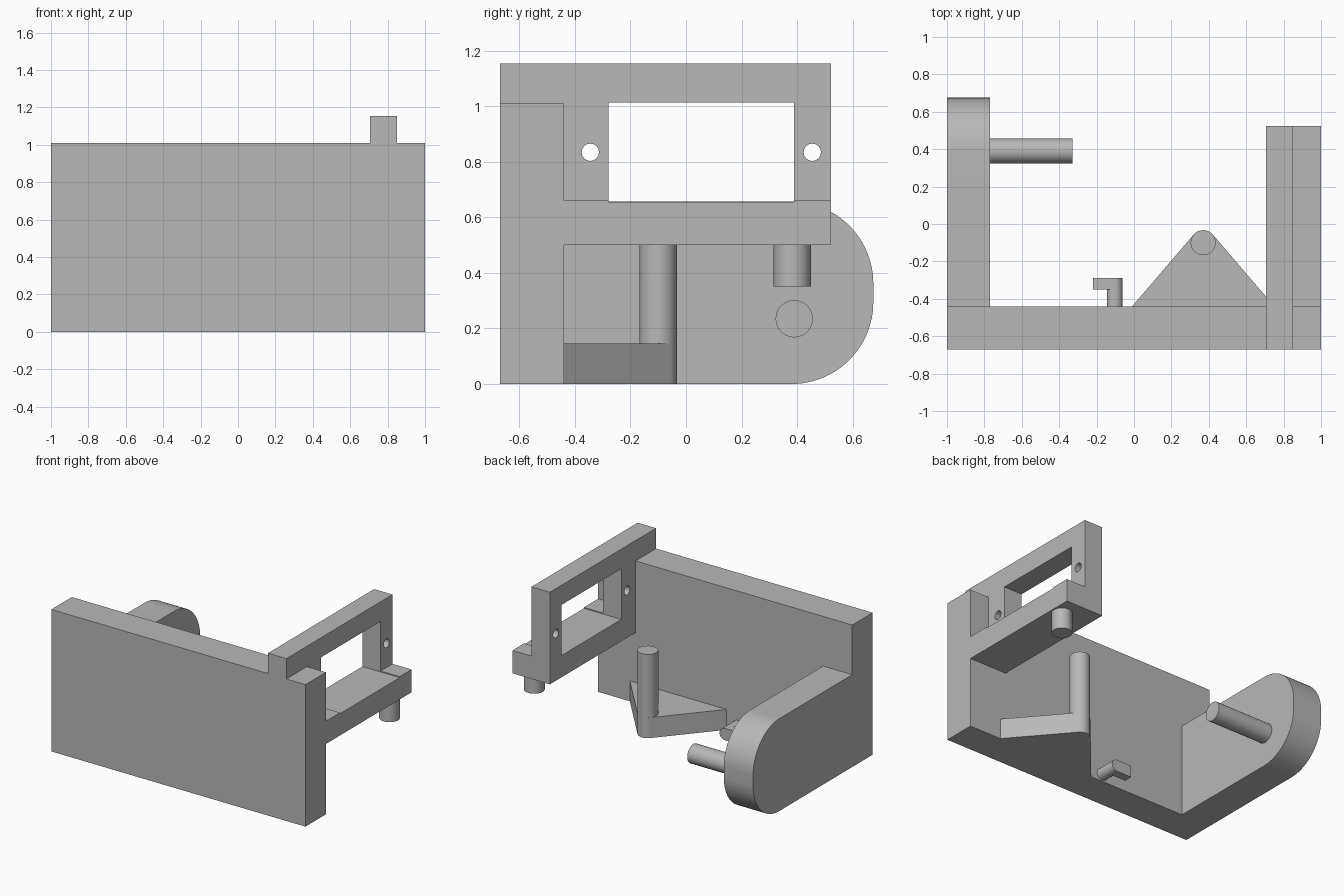
import bpy, bmesh
from math import cos, sin, pi, radians
from mathutils import Vector

cube = bpy.data.objects.get("Cube")
if cube:
    bpy.data.objects.remove(cube, do_unlink=True)

GREY = (0.48, 0.48, 0.48, 1)
mat = bpy.data.materials.new("plain grey")
mat.use_nodes = True
mat.diffuse_color = GREY
mat.node_tree.nodes["Principled BSDF"].inputs["Base Color"].default_value = GREY


def prism(name, axis, profile, lo, hi):
    """Extrude a closed profile along an axis; profile is (y,z), (x,z) or (x,y)."""
    def place(p, d):
        co = list(p)
        co.insert("xyz".index(axis), d)
        return Vector(co)
    bm = bmesh.new()
    face = bm.faces.new([bm.verts.new(place(p, lo)) for p in profile])
    ext = bmesh.ops.extrude_face_region(bm, geom=[face])["geom"]
    moved = [g for g in ext if isinstance(g, bmesh.types.BMVert)]
    shift = place((0, 0), hi - lo)
    bmesh.ops.translate(bm, vec=shift, verts=moved)
    bmesh.ops.recalc_face_normals(bm, faces=bm.faces)
    mesh = bpy.data.meshes.new(name)
    bm.to_mesh(mesh)
    bm.free()
    mesh.materials.append(mat)
    ob = bpy.data.objects.new(name, mesh)
    bpy.context.collection.objects.link(ob)
    return ob


def arc(cx, cy, r, start, end, n=24):
    angles = [radians(start + (end - start) * i / n) for i in range(n + 1)]
    return [(cx + r * cos(a), cy + r * sin(a)) for a in angles]


def circle(cx, cy, r, n=48):
    return arc(cx, cy, r, 0, 360, n)[:-1]


def rect(a0, a1, b0, b1):
    return [(a0, b0), (a1, b0), (a1, b1), (a0, b1)]


def only(ob):
    bpy.ops.object.select_all(action="DESELECT")
    ob.select_set(True)
    bpy.context.view_layer.objects.active = ob


def cut(ob, cutters):
    only(ob)
    for c in cutters:
        mod = ob.modifiers.new("cut", "BOOLEAN")
        mod.operation = "DIFFERENCE"
        mod.solver = "EXACT"
        mod.object = c
        bpy.ops.object.modifier_apply(modifier=mod.name)


FRONT, BACK, TOP, PEG = -0.67, -0.44, 1.01, 0.067
parts = []

# Main wall
parts.append(prism("front_wall", "z", rect(-1, 1, FRONT, BACK), 0, TOP))

# Side arm with rounded end, and its peg
R = 0.295
arm = [(BACK, 0)] + arc(0.675 - R, R, R, -90, 0) \
    + arc(0.675 - R, 0.657 - R, R, 0, 90) + [(BACK, 0.657)]
parts.append(prism("side_arm", "x", arm, -1, -0.77))
parts.append(prism("arm_peg", "x", circle(0.39, 0.235, PEG), -0.77, -0.33))

# Window frame and shelf, cut by one opening and two screw holes
frame = prism("window_frame", "x",
              [(FRONT, TOP), (BACK, TOP), (BACK, 0.5), (0.523, 0.5),
               (0.523, 1.155), (FRONT, 1.155)], 0.705, 0.85)
shelf = prism("shelf", "x", rect(BACK, 0.523, 0.5, 0.662), 0.85, 1)
opening = prism("opening_cutter", "x", rect(-0.28, 0.39, 0.655, 1.015), 0.6, 1.1)
holes = [prism("hole_cutter", "x", circle(y, 0.835, 0.031, 32), 0.6, 1.1)
         for y in (-0.345, 0.455)]
cut(frame, [opening] + holes)
cut(shelf, [opening])
for c in [opening] + holes:
    bpy.data.objects.remove(c, do_unlink=True)
parts += [frame, shelf]
parts.append(prism("shelf_peg", "z", circle(0.925, 0.383, PEG), 0.352, 0.5))

# Triangular bracket with a post at its rounded tip
PX, PY = 0.37, -0.1
bracket = [(PX - 0.38, BACK), (PX + 0.38, BACK)] + arc(PX, PY, PEG, 41, 139)
parts.append(prism("post_bracket", "z", bracket, 0, 0.145))
parts.append(prism("post", "z", circle(PX, PY, PEG), 0.145, 0.595))

# Small hook: round stem with a sideways tab
HX, HZ, HR = -0.103, 0.05, 0.042
parts.append(prism("hook_stem", "y", circle(HX, HZ, HR, 32), BACK, -0.29))
parts.append(prism("hook_tab", "y", rect(-0.22, HX, HZ - HR, HZ + HR), -0.35, -0.29))

for ob in parts:
    only(ob)
    bpy.ops.object.shade_smooth_by_angle(angle=pi / 6)
